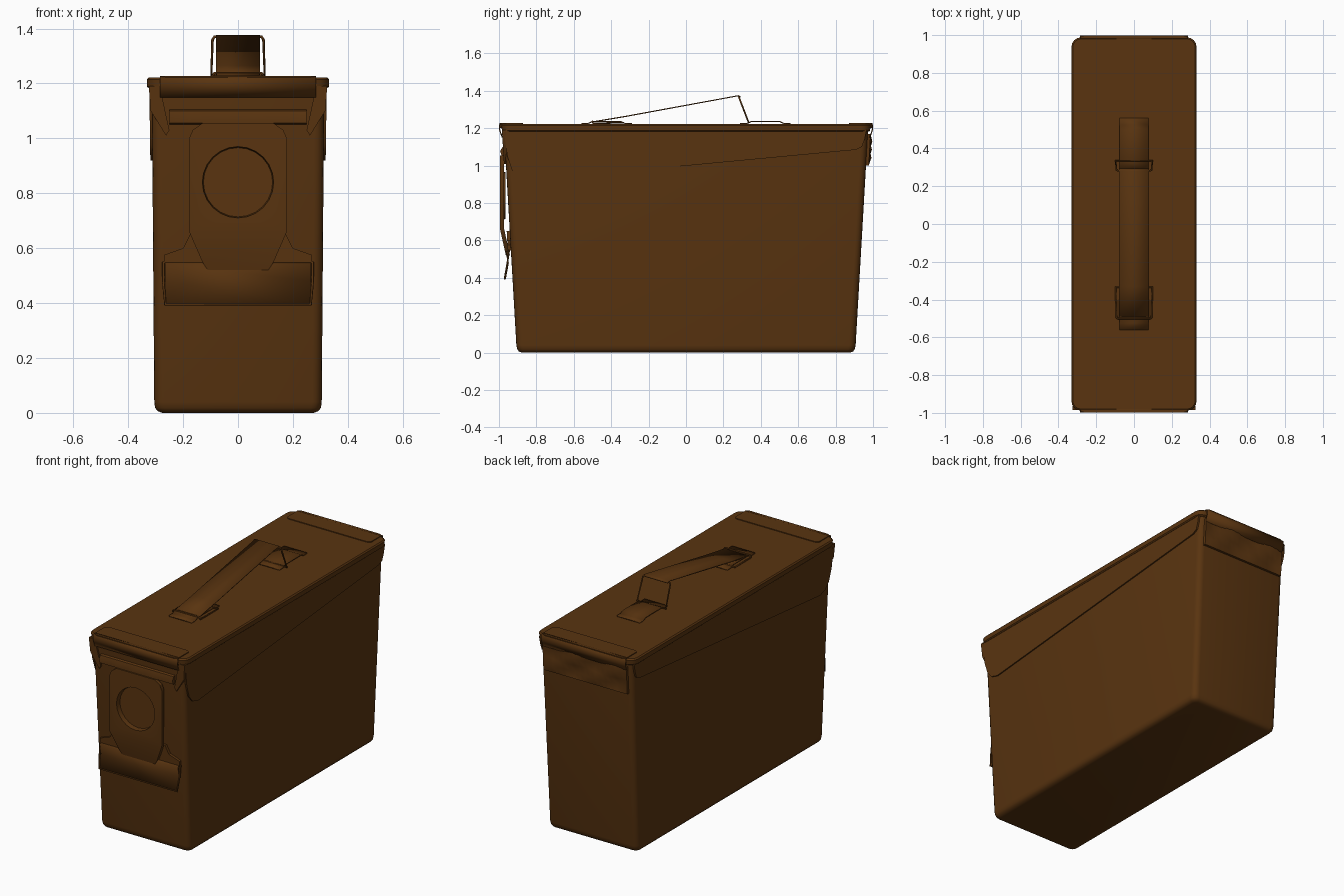
import bpy, bmesh, math
from mathutils import Vector

if "Cube" in bpy.data.objects:
    bpy.data.objects.remove(bpy.data.objects["Cube"])

paint = bpy.data.materials.new("olive_brown_paint")
paint.diffuse_color = (0.10, 0.034, 0.005, 1)
paint.use_nodes = True
paint.node_tree.nodes["Principled BSDF"].inputs["Base Color"].default_value = paint.diffuse_color


def finish(name, bm, bevel=0, seg=2, angle=35):
    bmesh.ops.recalc_face_normals(bm, faces=bm.faces)
    me = bpy.data.meshes.new(name)
    bm.to_mesh(me)
    bm.free()
    ob = bpy.data.objects.new(name, me)
    bpy.context.collection.objects.link(ob)
    me.materials.append(paint)
    bpy.ops.object.select_all(action='DESELECT')
    bpy.context.view_layer.objects.active = ob
    ob.select_set(True)
    if bevel:
        m = ob.modifiers.new("bevel", 'BEVEL')
        m.width, m.segments, m.limit_method = bevel, seg, 'ANGLE'
    bpy.ops.object.shade_smooth_by_angle(angle=math.radians(angle))
    return ob


def rounded(hx, hy, r, n=4):
    """Outline of a rounded rectangle."""
    pts = []
    for k, (sx, sy) in enumerate([(1, 1), (-1, 1), (-1, -1), (1, -1)]):
        for i in range(n + 1):
            a = math.pi / 2 * (k + i / n)
            pts.append((sx * (hx - r) + r * math.cos(a), sy * (hy - r) + r * math.sin(a)))
    return pts


def loft(name, rings, angle=35):
    """Closed skin through matching rings of 3D points."""
    bm = bmesh.new()
    vs = [[bm.verts.new(p) for p in ring] for ring in rings]
    n = len(vs[0])
    for a, b in zip(vs, vs[1:]):
        for i in range(n):
            bm.faces.new((a[i], a[(i + 1) % n], b[(i + 1) % n], b[i]))
    bm.faces.new(vs[0])
    bm.faces.new(vs[-1])
    return finish(name, bm, angle=angle)


def stack(name, levels, angle=35):
    """Rounded boxes given as (z, half x, half y, corner radius)."""
    return loft(name, [[(x, y, z) for x, y in rounded(hx, hy, r)] for z, hx, hy, r in levels], angle)


def strip(name, path, hx, t=0.006):
    """Bent sheet running along a (y, z) path, half width hx."""
    bm = bmesh.new()
    rows = [[bm.verts.new((s * hx, y, z)) for s in (-1, 1)] for y, z in path]
    for a, b in zip(rows, rows[1:]):
        bm.faces.new((a[0], a[1], b[1], b[0]))
    ob = finish(name, bm)
    m = ob.modifiers.new("thickness", 'SOLIDIFY')
    m.thickness, m.offset = t, 0
    return ob


def wire(name, pts, r=0.005, closed=False):
    cu = bpy.data.curves.new(name, 'CURVE')
    cu.dimensions, cu.bevel_depth, cu.bevel_resolution = '3D', r, 1
    cu.use_fill_caps = True
    sp = cu.splines.new('POLY')
    sp.points.add(len(pts) - 1)
    for p, q in zip(sp.points, pts):
        p.co = (*q, 1)
    sp.use_cyclic_u = closed
    ob = bpy.data.objects.new(name, cu)
    bpy.context.collection.objects.link(ob)
    cu.materials.append(paint)


def front(z):
    """Depth of the sloping front wall at height z."""
    return -(0.905 + 0.058 * z)


def mirror(half):
    return half + [(-x, z) for x, z in reversed(half)]


# Tapered box with rounded bottom edge
stack("box_body", [(0, 0.275, 0.875, 0.02), (0.006, 0.292, 0.893, 0.03), (0.018, 0.302, 0.902, 0.035),
                   (0.04, 0.305, 0.907, 0.035), (1.2, 0.314, 0.974, 0.035)], 50)

# Lid with rolled rim
stack("lid", [(1.182, 0.324, 0.978, 0.05), (1.188, 0.331, 0.984, 0.05),
              (1.215, 0.331, 0.988, 0.05), (1.222, 0.324, 0.98, 0.045)])

# Slanted skirts on both sides, wrapping round the front corners
side = [(-0.975, 1.19), (-0.955, 1.05), (-0.93, 0.975), (-0.895, 0.935), (-0.845, 0.92),
        (0.91, 1.085), (0.94, 1.10), (0.955, 1.14), (0.965, 1.19)]
corner = [(0.325, 1.19), (0.285, 1.19), (0.25, 1.03), (0.262, 1.01), (0.318, 1.10)]
for s, label in ((1, "right"), (-1, "left")):
    loft("side_skirt_" + label, [[(s * (0.305 + 0.006 * z), y, z) for y, z in side],
                                 [(s * (0.306 + 0.0145 * z), y, z) for y, z in side]])
    loft("corner_flap_" + label, [[(s * x, front(z) + 0.01, z) for x, z in corner],
                                  [(s * x, front(z) - 0.01, z) for x, z in corner]])

# Raised caps folded over the lid ends
for s, label in ((1, "rear"), (-1, "front")):
    pts = [(x, y * 0.5 + s * 0.935) for x, y in rounded(0.285, 0.125, 0.03)]
    loft("lid_cap_" + label, [[(x, y, z) for x, y in pts] for z in (1.2, 1.227)])
    strip("lid_lip_" + label, [(s * 0.98, 1.225), (s * 0.996, 1.22), (s * 0.996, 1.19), (s * 0.982, 1.15)], 0.285)

# Embossed hinge panel at the rear: diamond pattern of dents
bm = bmesh.new()
grid = []
for j in range(5):
    z = 1.0 + 0.17 * j / 4
    row = []
    for i in range(17):
        inner = 0 < j < 4 and 0 < i < 16
        d = 0.014 if not inner else 0.002 + 0.024 * abs(((i + 2 * j) % 8) - 4) / 4
        row.append(bm.verts.new((-0.285 + 0.57 * i / 16, -front(z) + d, z)))
    grid.append(row)
for a, b in zip(grid, grid[1:]):
    for i in range(16):
        bm.faces.new((a[i], a[i + 1], b[i + 1], b[i]))
rim = [e for e in bm.edges if e.is_boundary]
new = bmesh.ops.extrude_edge_only(bm, edges=rim)["geom"]
bmesh.ops.translate(bm, vec=(0, -0.02, 0), verts=[v for v in new if isinstance(v, bmesh.types.BMVert)])
finish("hinge_panel", bm, angle=30)

# Top latch bar with a dented ridge
bm = bmesh.new()
rows = []
for z, d in ((1.05, 0.0), (1.055, 0.02), (1.078, 0.026), (1.10, 0.012), (1.105, 0.0)):
    rows.append([bm.verts.new((x, front(z) - d + (0.014 if k % 2 and 1.06 < z < 1.09 else 0), z))
                 for k, x in enumerate((-0.25, -0.18, -0.12, -0.06, 0, 0.06, 0.12, 0.18, 0.25))])
for a, b in zip(rows, rows[1:]):
    for i in range(8):
        bm.faces.new((a[i], a[i + 1], b[i + 1], b[i]))
for i in (0, 8):
    bm.faces.new([r[i] for r in rows])
finish("latch_bar", bm, angle=30)

# Latch plate: bent sheet with a round pressed recess
outline = mirror([(0.11, 0.52), (0.13, 0.55), (0.178, 0.66), (0.178, 1.0), (0.165, 1.03), (0.13, 1.055)])


def plate_y(z):
    return -0.994 if z > 0.66 else -0.994 + (0.66 - z) * 0.22


bm = bmesh.new()
n = 24
circle = [(0.13 * math.cos(2 * math.pi * k / n), 0.84 + 0.13 * math.sin(2 * math.pi * k / n)) for k in range(n)]
# upper part around the recess
upper = [p for p in outline if p[1] >= 0.66]
outer = [bm.verts.new((x, plate_y(z), z)) for x, z in upper]
ring = [bm.verts.new((x, -0.994, z)) for x, z in circle]
edges = [bm.edges.new((l[i], l[(i + 1) % len(l)])) for l in (outer, ring) for i in range(len(l))]
bmesh.ops.triangle_fill(bm, edges=edges, use_beauty=True)
for f in [f for f in bm.faces if all(v in ring for v in f.verts)]:
    bm.faces.remove(f)
floor = [bm.verts.new((x * 0.97, -0.966, 0.84 + (z - 0.84) * 0.97)) for x, z in circle]
for i in range(n):
    j = (i + 1) % n
    bm.faces.new((ring[i], ring[j], floor[j], floor[i]))
bm.faces.new(floor)
# lower bent part
low = [bm.verts.new((x, plate_y(z), z)) for x, z in outline if z < 0.66]
bm.faces.new([outer[-1]] + low[2:] + low[:2] + [outer[0]])
# turned-back edge
border = [e for e in bm.edges if e.is_boundary]
new = bmesh.ops.extrude_edge_only(bm, edges=border)["geom"]
for v in new:
    if isinstance(v, bmesh.types.BMVert):
        v.co.y += 0.022
finish("latch_plate", bm, angle=30)

# Lower latch seat with sloping wings
wings = mirror([(0.27, 0.545), (0.27, 0.575), (0.20, 0.60), (0.175, 0.65)])
loft("latch_seat", [[(x, front(z) + 0.01, z) for x, z in wings],
                    [(x, front(z) - 0.016, z) for x, z in wings]])

# Pull flap and its wire bail
strip("pull_flap", [(-0.942, 0.55), (-0.962, 0.54), (-0.95, 0.48), (-0.966, 0.395)], 0.265)
wire("flap_bail", [(-0.272, -0.945, 0.55), (-0.272, -0.955, 0.48), (-0.265, -0.97, 0.395),
                   (0.265, -0.97, 0.395), (0.272, -0.955, 0.48), (0.272, -0.945, 0.55)])

# Carry handle: sloping strap, two lid brackets, two wire loops
strip("handle_strap", [(-0.50, 1.234), (-0.33, 1.262), (0.28, 1.374), (0.292, 1.366)], 0.08)
for s, label in ((1, "rear"), (-1, "front")):
    strip("handle_bracket_" + label, [(s * 0.56, 1.225), (s * 0.525, 1.225), (s * 0.50, 1.236),
                                      (s * 0.35, 1.236), (s * 0.325, 1.225), (s * 0.29, 1.225)], 0.078)
    end = (0.282, 1.37) if s > 0 else (-0.50, 1.238)
    wire("handle_loop_" + label, [(-0.097, s * 0.335, 1.23), (-0.093, end[0] + 0.004, end[1] - 0.012),
                                  (-0.086, *end), (0.086, *end),
                                  (0.093, end[0] + 0.004, end[1] - 0.012), (0.097, s * 0.335, 1.23)],
         closed=True)
